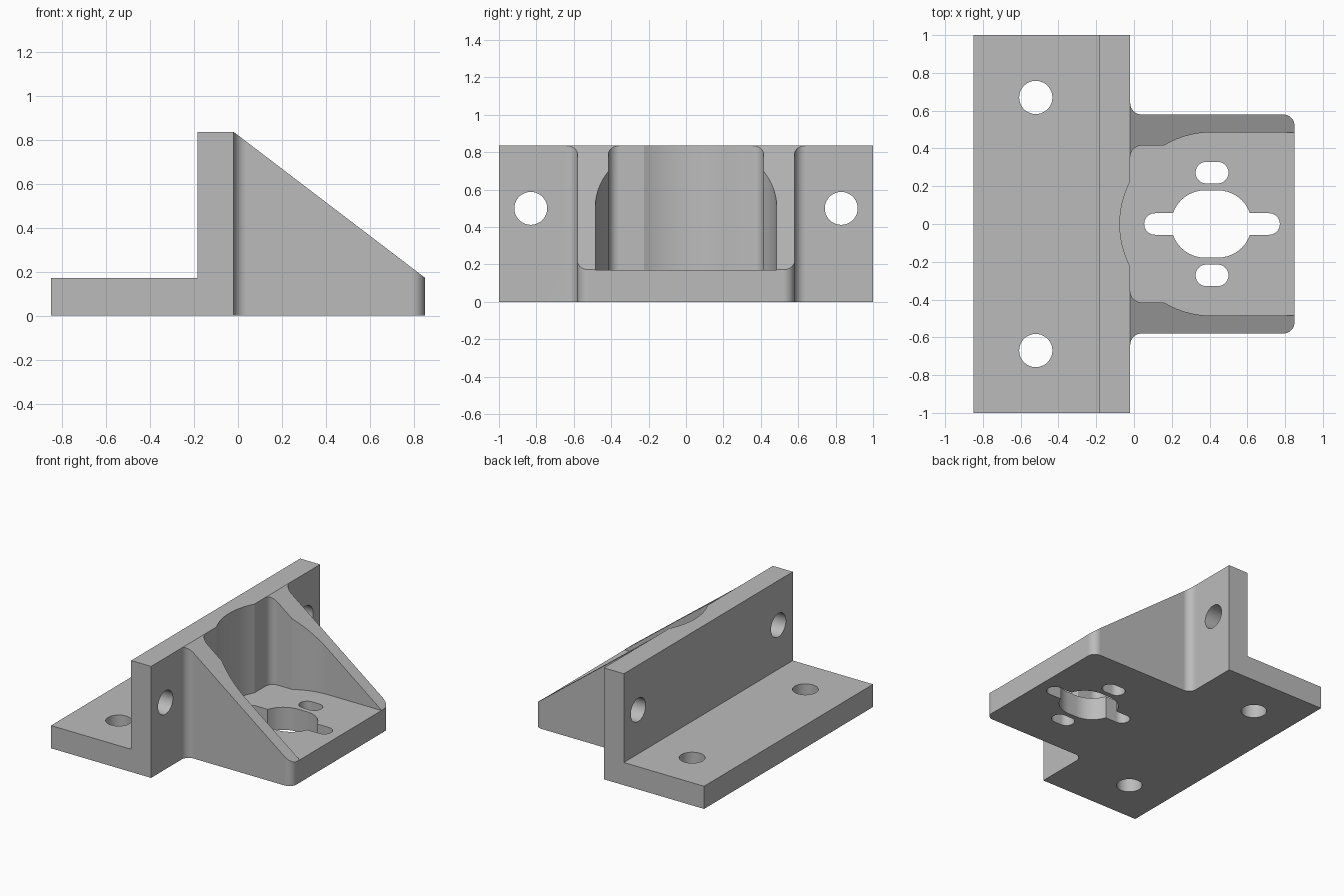
import bpy, bmesh
from math import radians, cos, sin, acos, asin, degrees
from mathutils import Vector

if "Cube" in bpy.data.objects:
    bpy.data.objects.remove(bpy.data.objects["Cube"])

grey = bpy.data.materials.new("grey_metal")
grey.use_nodes = True
colour = (0.5, 0.5, 0.5, 1)
grey.diffuse_color = colour
grey.node_tree.nodes["Principled BSDF"].inputs["Base Color"].default_value = colour

HEIGHT, FLOOR, WALL_BACK, WALL_FRONT, END = 0.835, 0.17, -0.185, -0.02, 0.85
HUB_X, HUB_R, FILLET = 0.41, 0.485, 0.06
RIB_IN, RIB_OUT = 0.415, 0.58


def arc(cx, cy, r, start, end, n=10):
    angles = [radians(start + (end - start) * i / n) for i in range(n + 1)]
    return [(cx + r * cos(a), cy + r * sin(a)) for a in angles]


def mirrored(half):
    """Close an outline by mirroring it across y = 0."""
    return half + [(x, -y) for x, y in reversed(half) if abs(y) > 1e-5]


def capsule(cx, cy, half_length, r):
    return (arc(cx + half_length, cy, r, -90, 90, 20)
            + arc(cx - half_length, cy, r, 90, 270, 20))


def prism(name, outline, low, high, axis="z"):
    """Extrude a 2D outline along an axis."""
    place = {"x": lambda a, b, d: (d, a, b),
             "y": lambda a, b, d: (a, d, b),
             "z": lambda a, b, d: (a, b, d)}[axis]
    bm = bmesh.new()
    face = bm.faces.new([bm.verts.new(place(a, b, low)) for a, b in outline])
    top = bmesh.ops.extrude_face_region(bm, geom=[face])["geom"]
    bmesh.ops.translate(bm, vec=Vector(place(0, 0, high - low)),
                        verts=[v for v in top if isinstance(v, bmesh.types.BMVert)])
    bmesh.ops.recalc_face_normals(bm, faces=bm.faces)
    mesh = bpy.data.meshes.new(name)
    bm.to_mesh(mesh)
    bm.free()
    mesh.materials.append(grey)
    obj = bpy.data.objects.new(name, mesh)
    bpy.context.collection.objects.link(obj)
    return obj


def combine(target, tool, operation="DIFFERENCE"):
    mod = target.modifiers.new(tool.name, "BOOLEAN")
    mod.object, mod.operation, mod.solver = tool, operation, "EXACT"
    bpy.context.view_layer.objects.active = target
    bpy.ops.object.modifier_apply(modifier=mod.name)
    bpy.data.objects.remove(tool)


# Side profile: foot, upright wall and sloping ribs
slope = (HEIGHT - FLOOR - 0.002) / (END - WALL_FRONT)
past = END + 0.1
bracket = prism("bracket", [
    (-END, 0), (past, 0), (past, HEIGHT - slope * (past - WALL_FRONT)),
    (WALL_FRONT, HEIGHT), (WALL_BACK, HEIGHT), (WALL_BACK, FLOOR), (-END, FLOOR)],
    -1.2, 1.2, "y")

# Plan outline: wide wall and foot, narrower filleted arm
plan = mirrored([(-1, 1), (WALL_FRONT, 1)]
                + arc(WALL_FRONT + FILLET, RIB_OUT + FILLET, FILLET, 180, 270)
                + arc(END - FILLET, RIB_OUT - FILLET, FILLET, 90, 0))
combine(bracket, prism("plan", plan, -0.1, 1), "INTERSECT")

# Pocket between the ribs, widened around the round hub
wall_angle = degrees(acos((WALL_FRONT - HUB_X) / HUB_R))
rib_angle = 180 - degrees(asin(RIB_IN / HUB_R))
pocket = mirrored(arc(HUB_X, 0, HUB_R, 180, wall_angle)
                  + arc(WALL_FRONT + FILLET, RIB_IN - FILLET, FILLET, 180, 90)
                  + arc(HUB_X, 0, HUB_R, rib_angle, 90)
                  + [(1, HUB_R)])
combine(bracket, prism("pocket", pocket, FLOOR, 1))

# Hub opening with its long cross slot
combine(bracket, prism("hub_hole", capsule(HUB_X, 0, 0.035, 0.178), -0.1, 0.5))
combine(bracket, prism("long_slot", capsule(HUB_X + 0.003, 0, 0.302, 0.057), -0.1, 0.5))

# Screw holes and short slots on both sides
for side in (-1, 1):
    combine(bracket, prism("short_slot", capsule(HUB_X + 0.003, side * 0.272, 0.03, 0.057), -0.1, 0.5))
    combine(bracket, prism("foot_hole", arc(-0.52, side * 0.67, 0.088, 0, 350, 35), -0.1, 0.5))
    combine(bracket, prism("wall_hole", arc(side * 0.83, 0.5, 0.088, 0, 350, 35), -0.4, 0.2, "x"))

# Smooth the fillets, keep the machined edges crisp
bpy.ops.object.select_all(action="DESELECT")
bracket.select_set(True)
bpy.context.view_layer.objects.active = bracket
bpy.ops.object.shade_smooth_by_angle(angle=radians(25))
normals = bracket.modifiers.new("flat_normals", "WEIGHTED_NORMAL")
normals.keep_sharp = True
